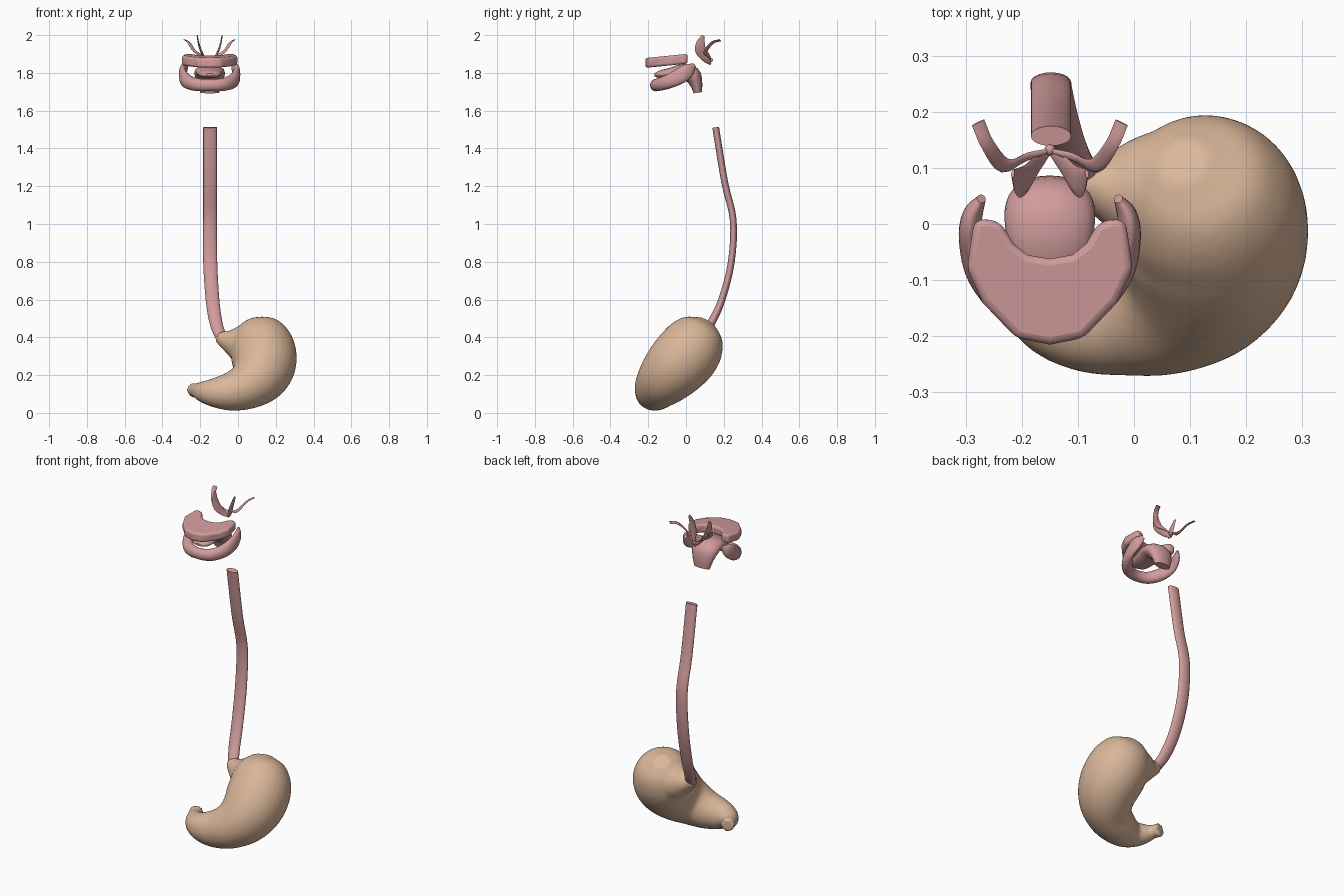
import bpy, bmesh, math
from mathutils import Vector

cube = bpy.data.objects.get("Cube")
if cube:
    bpy.data.objects.remove(cube, do_unlink=True)

MID = -0.15  # symmetry line of the mouth parts


def material(name, rgb):
    m = bpy.data.materials.new(name)
    m.use_nodes = True
    m.diffuse_color = (*rgb, 1)
    bsdf = next(n for n in m.node_tree.nodes if n.type == 'BSDF_PRINCIPLED')
    bsdf.inputs["Base Color"].default_value = (*rgb, 1)
    return m


TAN = material("stomach tan", (0.70, 0.47, 0.32))
PINK = material("flesh pink", (0.64, 0.33, 0.33))


def catmull(stations, sub):
    """Smoothly interpolate stations (x, y, z, radius_u, radius_v)."""
    p = [Vector(s) for s in stations]
    p = [p[0] * 2 - p[1]] + p + [p[-1] * 2 - p[-2]]
    out = []
    for a, b, c, d in zip(p, p[1:], p[2:], p[3:]):
        for i in range(sub):
            t = i / sub
            out.append(0.5 * (2 * b + (c - a) * t + (2 * a - 5 * b + 4 * c - d) * t * t
                              + (3 * b - a - 3 * c + d) * t ** 3))
    return out + [p[-2]]


def loft(bm, stations, ref, seg=20, sub=4):
    """Skin elliptical rings along a path; ref sets the direction of radius_u."""
    path = catmull(stations, sub)
    rings = []
    for i, s in enumerate(path):
        a, b = path[max(i - 1, 0)], path[min(i + 1, len(path) - 1)]
        tangent = (Vector(b[:3]) - Vector(a[:3])).normalized()
        u = Vector(ref)
        u = (u - tangent * u.dot(tangent)).normalized()
        v = tangent.cross(u)
        ring = []
        for k in range(seg):
            ang = 2 * math.pi * k / seg
            ring.append(bm.verts.new(Vector(s[:3]) + u * s[3] * math.cos(ang)
                                     + v * s[4] * math.sin(ang)))
        rings.append(ring)
    for r, q in zip(rings, rings[1:]):
        for k in range(seg):
            n = (k + 1) % seg
            bm.faces.new((r[k], r[n], q[n], q[k]))
    bm.faces.new(rings[0][::-1])
    bm.faces.new(rings[-1])


def finish(bm, name, mat, x=0.0):
    bmesh.ops.recalc_face_normals(bm, faces=bm.faces)
    me = bpy.data.meshes.new(name)
    bm.to_mesh(me)
    bm.free()
    me.materials.append(mat)
    ob = bpy.data.objects.new(name, me)
    bpy.context.collection.objects.link(ob)
    ob.location.x = x
    bpy.ops.object.select_all(action='DESELECT')
    bpy.context.view_layer.objects.active = ob
    ob.select_set(True)
    bpy.ops.object.shade_smooth_by_angle(angle=math.radians(45))
    return ob


def round_path(points):
    return [(x, y, z, r, r) for x, y, z, r in points]


def both_sides(half):
    """Mirror a half path that starts on the symmetry line."""
    return [(-s[0], *s[1:]) for s in half[:0:-1]] + half


# Stomach: bag curving forward and down to the outlet, plus the inlet cone
bm = bmesh.new()
loft(bm, round_path([
    (.085, .112, .483, .045), (.095, .09, .445, .115), (.115, .055, .388, .157),
    (.135, .01, .318, .173), (.135, -.05, .25, .169), (.105, -.105, .19, .152),
    (.05, -.145, .145, .128), (-.02, -.165, .117, .108), (-.09, -.175, .108, .09),
    (-.15, -.165, .108, .07), (-.195, -.13, .114, .052), (-.22, -.095, .12, .037),
    (-.235, -.055, .12, .041)]), (0, .8, -.5), seg=32)
loft(bm, round_path([(-.105, .08, .405, .03), (-.06, .068, .385, .055),
                     (0, .06, .37, .1), (.06, .05, .36, .13)]), (0, 1, 0))
stomach = finish(bm, "stomach", TAN)
rm = stomach.modifiers.new("merge", 'REMESH')
rm.mode = 'VOXEL'
rm.voxel_size = 0.009
rm.use_smooth_shade = True
sm = stomach.modifiers.new("soften", 'SMOOTH')
sm.factor = 0.5
sm.iterations = 8

# Gullet: flattened tube
bm = bmesh.new()
loft(bm, [(-.148, .157, 1.512, .036, .018), (-.148, .205, 1.22, .036, .018),
          (-.148, .25, 1.02, .036, .018), (-.147, .24, .8, .037, .018),
          (-.135, .19, .6, .036, .019), (-.115, .13, .47, .034, .022),
          (-.085, .075, .39, .03, .022)], (1, 0, 0))
finish(bm, "gullet", PINK)

# Upper lip: rounded horseshoe slab, rising towards the back
half = [(0, -.215), (.06, -.203), (.12, -.14), (.148, -.08), (.142, -.04), (.135, .005),
        (.11, .01), (.085, 0), (.065, -.035), (.04, -.055), (0, -.062)]
outline = half + [(-x, y) for x, y in half[-2:0:-1]]
bm = bmesh.new()
low, high = ([bm.verts.new((x, y, z + .1 * y)) for x, y in outline] for z in (1.848, 1.9))
bm.faces.new(low[::-1])
bm.faces.new(high)
for i in range(len(outline)):
    j = (i + 1) % len(outline)
    bm.faces.new((low[i], low[j], high[j], high[i]))
upper = finish(bm, "upper_lip", PINK, MID)
bv = upper.modifiers.new("round", 'BEVEL')
bv.width = 0.014
bv.segments = 3

# Lower lip: crescent with ends turned up and back
bm = bmesh.new()
loft(bm, both_sides([(0, -.162, 1.735, .032, .028), (.07, -.145, 1.738, .034, .03),
                     (.12, -.09, 1.755, .038, .028), (.142, -.03, 1.785, .042, .02),
                     (.138, .015, 1.815, .036, .018), (.122, .045, 1.84, .012, .008)]),
     (0, 0, 1))
finish(bm, "lower_lip", PINK, MID)

# Tongue: flat tip, high back, root dropping behind
bm = bmesh.new()
loft(bm, [(0, -.168, 1.79, .02, .007), (0, -.14, 1.792, .055, .02),
          (0, -.08, 1.8, .066, .028), (0, -.02, 1.808, .078, .038),
          (0, .03, 1.79, .08, .046), (0, .053, 1.745, .066, .034),
          (0, .062, 1.695, .05, .022)], (1, 0, 0))
finish(bm, "tongue", PINK, MID)

# Palate muscles: two pairs of thin curved bands
bands = {
    "outer_palate_muscle": ((.75, -.5, .3), [
        (.128, .181, 1.973, .013, .003), (.11, .14, 1.96, .013, .004),
        (.08, .104, 1.915, .014, .004), (.04, .12, 1.89, .008, .004),
        (0, .131, 1.87, .004, .003)]),
    "inner_palate_muscle": ((0, 1, .3), [
        (.066, .09, 1.997, .008, .003), (.058, .077, 1.955, .024, .004),
        (.045, .078, 1.915, .028, .005), (.022, .108, 1.87, .018, .004),
        (0, .13, 1.845, .005, .003)]),
}
for name, (ref, path) in bands.items():
    bm = bmesh.new()
    loft(bm, path, ref, seg=10)
    band = finish(bm, name, PINK, MID)
    band.modifiers.new("mirror", 'MIRROR')

# Uvula: small bead where the bands meet
bm = bmesh.new()
bmesh.ops.create_uvsphere(bm, u_segments=12, v_segments=8, radius=.01)
bmesh.ops.translate(bm, verts=bm.verts, vec=(0, .132, 1.868))
finish(bm, "uvula", PINK, MID)
